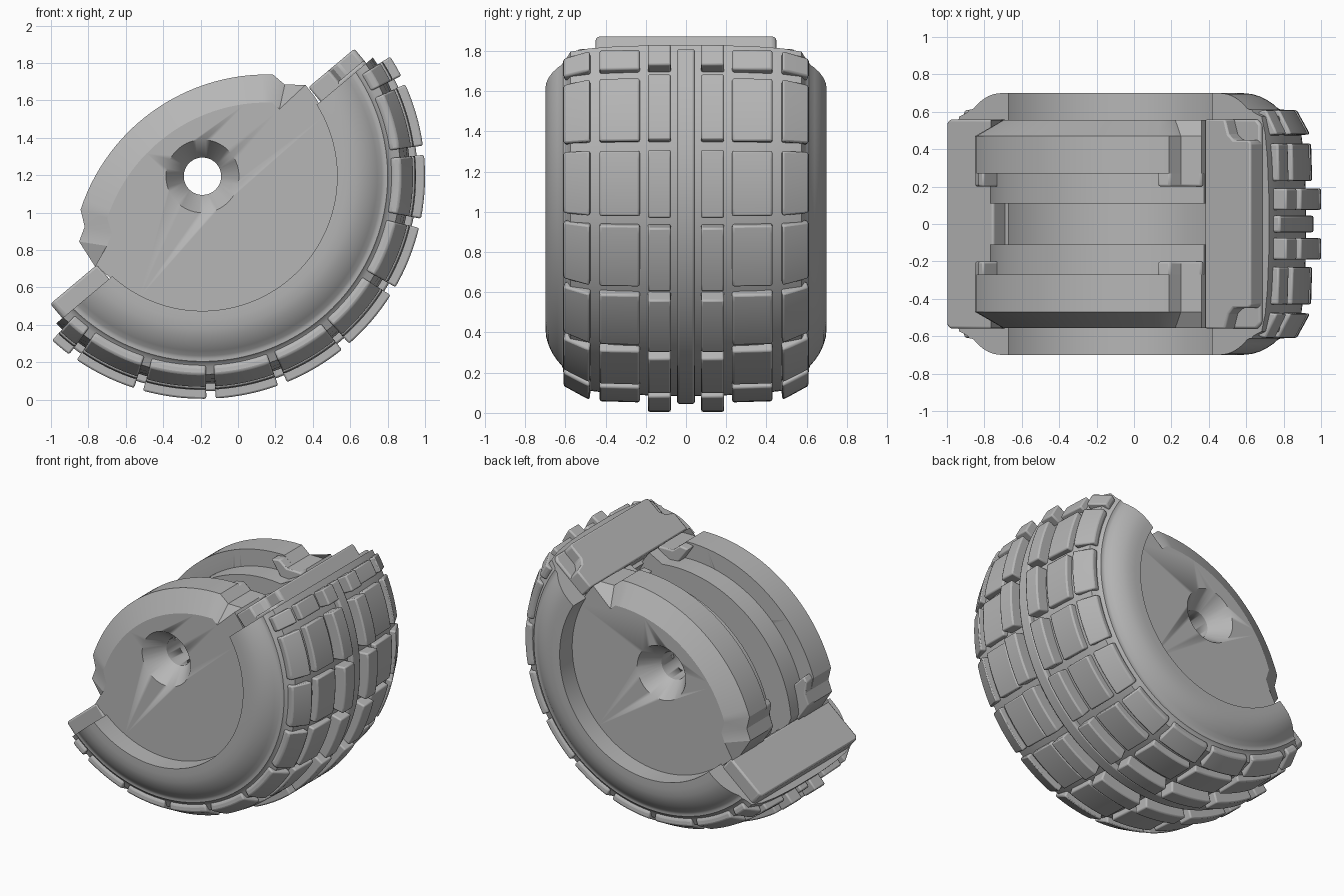
import bpy, bmesh
from math import radians, sin, cos, sqrt, pi
from mathutils import Matrix, Vector

cube = bpy.data.objects.get("Cube")
if cube:
    bpy.data.objects.remove(cube, do_unlink=True)

grey = bpy.data.materials.new("plain grey")
grey.use_nodes = True
grey.diffuse_color = (0.47, 0.47, 0.47, 1)
grey.node_tree.nodes["Principled BSDF"].inputs["Base Color"].default_value = (0.47, 0.47, 0.47, 1)

# Everything is modelled round the axle, then tilted into place
PLACE = Matrix.Translation((-0.19, 0, 1.195)) @ Matrix.Rotation(radians(-40), 4, 'Y')


def finish(bm, name, bevel=0, smooth=25):
    bmesh.ops.recalc_face_normals(bm, faces=bm.faces)
    mesh = bpy.data.meshes.new(name)
    bm.to_mesh(mesh)
    bm.free()
    ob = bpy.data.objects.new(name, mesh)
    bpy.context.collection.objects.link(ob)
    ob.matrix_world = PLACE
    mesh.materials.append(grey)
    bpy.ops.object.select_all(action='DESELECT')
    ob.select_set(True)
    bpy.context.view_layer.objects.active = ob
    bpy.ops.object.shade_smooth_by_angle(angle=radians(smooth))
    if bevel:
        mod = ob.modifiers.new("soft edges", 'BEVEL')
        mod.width = bevel
        mod.segments = 2
        mod.limit_method = 'ANGLE'
        mod.angle_limit = radians(40)
    return ob


def loft(bm, rings, closed=False):
    """Join rings of points into a solid, capping the ends unless closed."""
    loops = [[bm.verts.new(p) for p in ring] for ring in rings]
    count = len(loops[0])
    pairs = list(zip(loops, loops[1:]))
    if closed:
        pairs.append((loops[-1], loops[0]))
    for a, b in pairs:
        for i in range(count):
            j = (i + 1) % count
            bm.faces.new((a[i], a[j], b[j], b[i]))
    if not closed:
        bm.faces.new(loops[0])
        bm.faces.new(loops[-1])


def sweep(bm, profile, start, end, steps):
    """Turn a closed (radius, y) profile round the axle, angles in degrees."""
    rings = []
    for k in range(steps + 1):
        a = radians(start + (end - start) * k / steps)
        rings.append([(r * cos(a), y, r * sin(a)) for r, y in profile])
    loft(bm, rings)


def slab(bm, outline, y0, y1):
    loft(bm, [[(u, y, n) for u, n in outline] for y in (y0, y1)])


# Tyre body: half ring, cut flat just below the axle
side = [(0.72, 0.70), (0.77, 0.70), (0.82, 0.695), (0.86, 0.683), (0.90, 0.664),
        (0.935, 0.64), (0.96, 0.618), (0.975, 0.612), (0.99, 0.612), (1.0, 0.60),
        (1.02, 0.59), (1.06, 0.575), (1.085, 0.48), (1.10, 0.35), (1.11, 0.15)]
bm = bmesh.new()
sweep(bm, side + [(r, -y) for r, y in reversed(side)], -180, 0, 80)
cut = bmesh.ops.bisect_plane(bm, geom=bm.verts[:] + bm.edges[:] + bm.faces[:],
                             plane_co=(0, 0, -0.1), plane_no=(0, 0, 1), clear_outer=True)
rim = [e for e in cut['geom_cut'] if isinstance(e, bmesh.types.BMEdge)]
bmesh.ops.edgeloop_fill(bm, edges=rim)
finish(bm, "tyre_body", smooth=30)

# Continuous centre rib
bm = bmesh.new()
sweep(bm, [(1.08, -0.045), (1.15, -0.045), (1.15, 0.045), (1.08, 0.045)], -172.5, -7.5, 70)
finish(bm, "centre_rib", 0.012)

# Tread block rows, each mirrored to both sides
rows = {
    "inner_tread_blocks": [(1.08, 0.075), (1.19, 0.075), (1.19, 0.19), (1.08, 0.19)],
    "middle_tread_blocks": [(1.07, 0.23), (1.143, 0.23), (1.137, 0.43), (1.07, 0.43)],
    "shoulder_tread_blocks": [(1.05, 0.47), (1.13, 0.48), (1.115, 0.51), (1.06, 0.61),
                              (1.02, 0.605), (0.99, 0.57)],
}
PITCH, GAP = 18.9, 1.2
gaps = [-90 + PITCH * k for k in range(-4, 5)]
edges = [-172.5 - GAP] + gaps + [-7.5 + GAP]
for name, profile in rows.items():
    bm = bmesh.new()
    for start, end in zip(edges, edges[1:]):
        for s in (1, -1):
            sweep(bm, [(r, s * y) for r, y in profile], start + GAP, end - GAP, 8)
    finish(bm, name, 0.01)


# Hub outlines: lower half disc topped by a shallow arc with end lugs
ARC_U, ARC_N = -0.06, -0.61


def arc(radius, u0, u1, steps=28):
    us = [u0 + (u1 - u0) * k / steps for k in range(steps + 1)]
    return [(u, sqrt(radius ** 2 - (u - ARC_U) ** 2) + ARC_N) for u in us]


lower = [(0.735 * cos(a), 0.735 * sin(a)) for a in
         [-pi * k / 40 for k in range(1, 40)]]
left_lug = [(-0.75, 0), (-0.73, 0.156), (-0.656, 0.198)]
right_lug = [(0.652, 0.092), (0.736, 0.02)]
crest = left_lug + arc(1.05, -0.614, 0.638) + right_lug
outline = crest + lower


def shrink(point):
    """Pull a crest point inward for the outer chamfer."""
    u, n = point
    if n < 0.05:
        return point
    v = Vector((u - ARC_U, n - ARC_N))
    v *= (v.length - 0.15) / v.length
    return (v.x + ARC_U, max(v.y + ARC_N, 0.01))


face_outline = [shrink(p) for p in crest] + lower

# Cutter for the countersunk axle hole
bm = bmesh.new()
rings = []
for r, y in [(0.202, -0.565), (0.10, -0.41), (0.10, 0.41), (0.202, 0.565)]:
    rings.append([(r * cos(2 * pi * k / 48), y, r * sin(2 * pi * k / 48)) for k in range(48)])
loft(bm, rings)
hole = finish(bm, "axle_hole_cutter")
hole.hide_render = True
hole.display_type = 'WIRE'


def drill(ob):
    mod = ob.modifiers.new("axle hole", 'BOOLEAN')
    mod.operation = 'DIFFERENCE'
    mod.solver = 'EXACT'
    mod.object = hole


ledge = [(-0.735, 0)] + arc(0.93, -0.72, 0.62) + [(0.735, 0)] + lower
lug_ends = [left_lug + [(-0.614, 0.27), (-0.57, 0.28), (-0.55, 0)],
            [(0.56, 0), (0.58, 0.2), (0.638, 0.165)] + right_lug + [(0.735, 0)]]
for s, label in ((1, "back"), (-1, "front")):
    # Outer hub wall with chamfered crest
    bm = bmesh.new()
    loft(bm, [[(u, s * y, n) for u, n in ring] for ring, y in
              ((outline, 0.27), (outline, 0.47), (face_outline, 0.555))])
    drill(finish(bm, label + "_hub_wall"))
    # Lower inner ledge beside the central slot
    bm = bmesh.new()
    slab(bm, ledge, s * 0.11, s * 0.275)
    drill(finish(bm, label + "_inner_ledge"))
    # Lugs that close in at both ends of the wall
    bm = bmesh.new()
    for shape in lug_ends:
        slab(bm, shape, s * 0.20, s * 0.28)
    finish(bm, label + "_end_lugs", 0.015)


# Mounting plates on the cut ends of the tyre
def plate(name, half, top, bottom):
    shape = half + [(u, -y) for u, y in reversed(half)]
    bm = bmesh.new()
    loft(bm, [[(u, y, n) for u, y in shape] for n in (bottom, top)])
    finish(bm, name, 0.012)


plate("lower_end_plate", [(-0.735, 0.56), (-1.04, 0.56), (-1.062, 0.54)], 0, -0.2)
plate("upper_end_plate", [(0.74, 0.56), (0.88, 0.56), (0.905, 0.48), (0.94, 0.45),
                          (1.045, 0.45), (1.06, 0.435)], 0, -0.15)
plate("upper_end_base", [(0.74, 0.56), (1.03, 0.56), (1.06, 0.53)], -0.08, -0.2)
